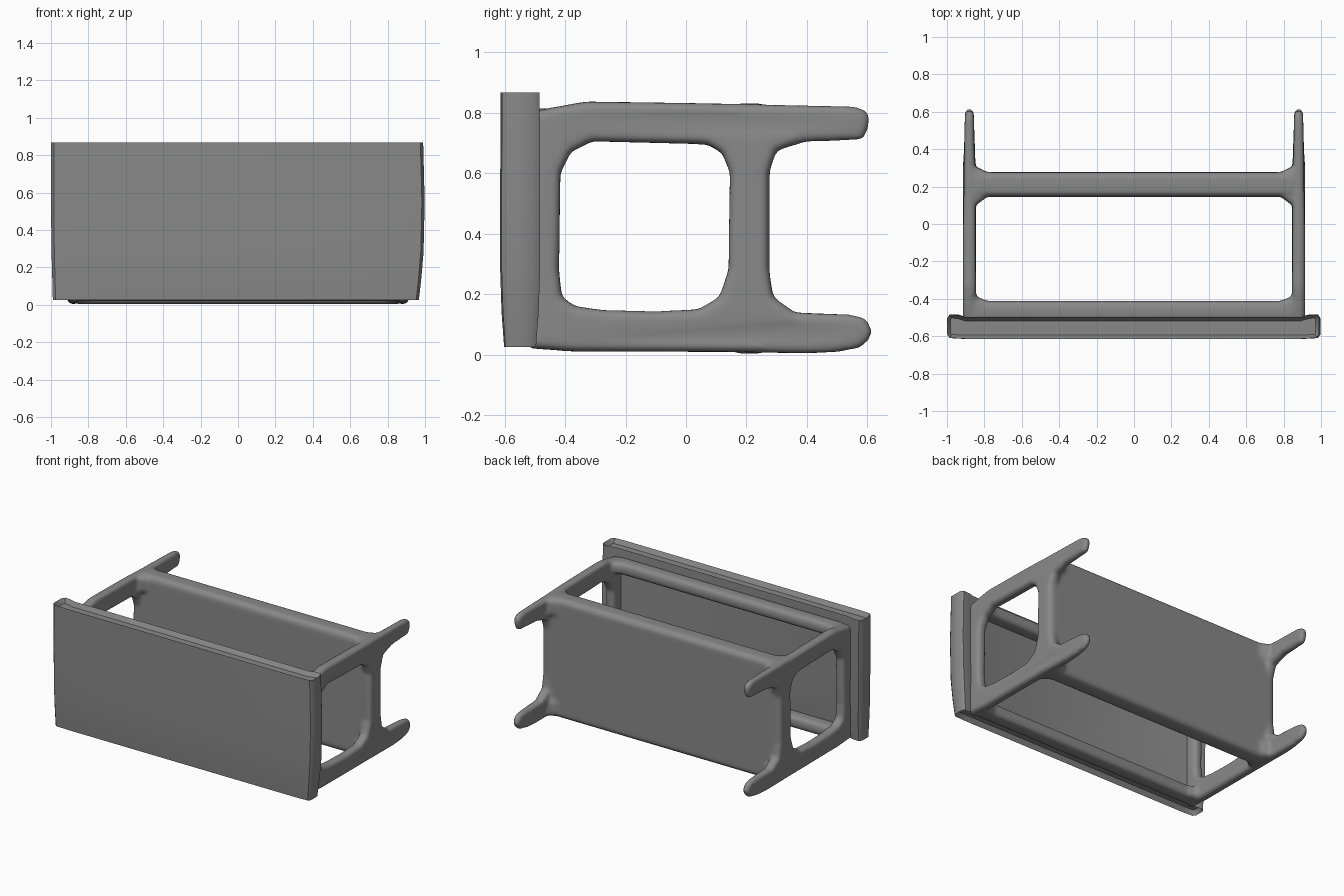
import bpy, bmesh, math

if "Cube" in bpy.data.objects:
    bpy.data.objects.remove(bpy.data.objects["Cube"])

YZ = (math.pi / 2, 0, math.pi / 2)   # outline (y, z), thickness along x
grey = bpy.data.materials.new("dark_grey")
grey.diffuse_color = (0.25, 0.25, 0.25, 1)
grey.use_nodes = True
grey.node_tree.nodes["Principled BSDF"].inputs["Base Color"].default_value = grey.diffuse_color


def activate(obs):
    bpy.ops.object.select_all(action='DESELECT')
    for ob in obs:
        ob.select_set(True)
    bpy.context.view_layer.objects.active = obs[0]


def slab(name, outlines, half, bevel, location, rotation=(0, 0, 0), tip_taper=0):
    """Filled outline (extra outlines are holes) given thickness and rounded edges."""
    cu = bpy.data.curves.new(name, 'CURVE')
    cu.dimensions = '2D'
    cu.fill_mode = 'BOTH'
    cu.extrude = half - bevel
    cu.bevel_depth = bevel
    cu.bevel_resolution = 3
    cu.offset = -bevel
    for pts in outlines:
        sp = cu.splines.new('POLY')
        sp.points.add(len(pts) - 1)
        for p, (a, b) in zip(sp.points, pts):
            p.co = (a, b, 0, 1)
        sp.use_cyclic_u = True
    tmp = bpy.data.objects.new(name, cu)
    bpy.context.collection.objects.link(tmp)
    bpy.context.view_layer.update()
    me = bpy.data.meshes.new_from_object(
        tmp.evaluated_get(bpy.context.evaluated_depsgraph_get()))
    bpy.data.objects.remove(tmp)
    ob = bpy.data.objects.new(name, me)
    bpy.context.collection.objects.link(ob)
    ob.location, ob.rotation_euler = location, rotation
    bm = bmesh.new()
    bm.from_mesh(me)
    bmesh.ops.remove_doubles(bm, verts=bm.verts, dist=1e-4)
    bmesh.ops.recalc_face_normals(bm, faces=bm.faces)
    for v in bm.verts:               # thin the free ends
        v.co.z *= 1 - tip_taper * max(0, v.co.x - 0.32) / 0.3
    bm.to_mesh(me)
    bm.free()
    return ob


def mirrored(half):
    """Closes a right-hand half outline with its mirror image."""
    return half + [(-x, y) for x, y in reversed(half)]


parts = []

# Side leg frames: two legs joined by an end rail and a shelf rail
outer = [(-0.52, 0.02), (-0.38, 0.01), (0.15, 0.008), (0.40, 0.003), (0.50, 0.008),
         (0.57, 0.02), (0.60, 0.04), (0.617, 0.07), (0.607, 0.105), (0.585, 0.123),
         (0.55, 0.132), (0.36, 0.14), (0.29, 0.19), (0.275, 0.28), (0.275, 0.60),
         (0.30, 0.675), (0.40, 0.705), (0.585, 0.71), (0.60, 0.74), (0.609, 0.78),
         (0.597, 0.81), (0.55, 0.822), (0.0, 0.833), (-0.33, 0.838),
         (-0.46, 0.815), (-0.52, 0.80)]
window = [(-0.415, 0.60), (-0.38, 0.67), (-0.31, 0.705), (0.07, 0.695), (0.12, 0.665),
          (0.145, 0.60), (0.14, 0.28), (0.11, 0.19), (0.04, 0.15), (-0.10, 0.143),
          (-0.27, 0.147), (-0.365, 0.16), (-0.41, 0.19), (-0.42, 0.28)]
for side, x in (("left", -0.88), ("right", 0.88)):
    parts.append(slab(side + "_leg_frame", [outer, window[::-1]], 0.035, 0.026,
                      (x, 0, 0), YZ, 0.35))

# Lower shelf, with small flared corners where it meets the legs
shelf = mirrored([(0.88, 0.145), (0.88, 0.277)])
parts.append(slab("shelf", [shelf], 0.414, 0.035, (0, 0, 0.417)))
for side in (-1, 1):
    flare = [(0.75, 0.147), (0.785, 0.147), (0.83, 0.11), (0.87, 0.10),
             (0.87, 0.31), (0.83, 0.30), (0.785, 0.277), (0.75, 0.277)]
    flare = [(side * x, y) for x, y in flare][::side]
    for z in (0.07, 0.765):
        parts.append(slab("shelf_corner", [flare], 0.06, 0.03, (0, 0, z)))

# Long apron rails under the top
rail = mirrored([(0.87, -0.52), (0.87, -0.385), (0.83, -0.393), (0.78, -0.412)])
for name, z in (("upper_apron_rail", 0.772), ("lower_apron_rail", 0.063)):
    parts.append(slab(name, [rail], 0.043, 0.03, (0, 0, z)))

# Blend legs, shelf and rails into one soft-edged base
activate(parts)
bpy.ops.object.join()
base = parts[0]
base.name = "table_base"
bpy.ops.object.transform_apply(location=True, rotation=True, scale=True)
remesh = base.modifiers.new("blend", 'REMESH')
remesh.mode = 'VOXEL'
remesh.voxel_size = 0.012
remesh.use_smooth_shade = True
soften = base.modifiers.new("soften", 'SMOOTH')
soften.factor = 0.5
soften.iterations = 6
base.data.materials.clear()
base.data.materials.append(grey)

# Table top: rounded section with raised end lips, narrowing toward its lower edge
section = mirrored([(0.90, -0.615), (0.985, -0.61), (1.0, -0.59), (1.0, -0.505),
                    (0.985, -0.483), (0.94, -0.485), (0.90, -0.497)])
bm = bmesh.new()
rings = []
for z, right, left, thick in ((0.025, 0.967, 0.99, 0.80), (0.14, 0.98, 0.993, 0.93),
                              (0.28, 0.992, 0.997, 1.0), (0.55, 0.998, 1.0, 1.0),
                              (0.868, 0.99, 1.0, 0.98)):
    rings.append([bm.verts.new((x * (right if x > 0 else left),
                                -0.55 + (y + 0.55) * thick, z)) for x, y in section])
n = len(section)
for a, b in zip(rings, rings[1:]):
    for i in range(n):
        j = (i + 1) % n
        bm.faces.new((a[i], a[j], b[j], b[i]))
caps = [bm.faces.new(rings[0]), bm.faces.new(rings[-1])]
bmesh.ops.recalc_face_normals(bm, faces=bm.faces)
# Sunken grooves along the two long edges of the top
for cap in caps:
    bmesh.ops.inset_region(bm, faces=[cap], thickness=0.02, depth=-0.03)
me = bpy.data.meshes.new("table_top")
bm.to_mesh(me)
bm.free()
me.materials.append(grey)
top = bpy.data.objects.new("table_top", me)
bpy.context.collection.objects.link(top)
activate([top])
bpy.ops.object.shade_smooth_by_angle(angle=math.radians(40))
